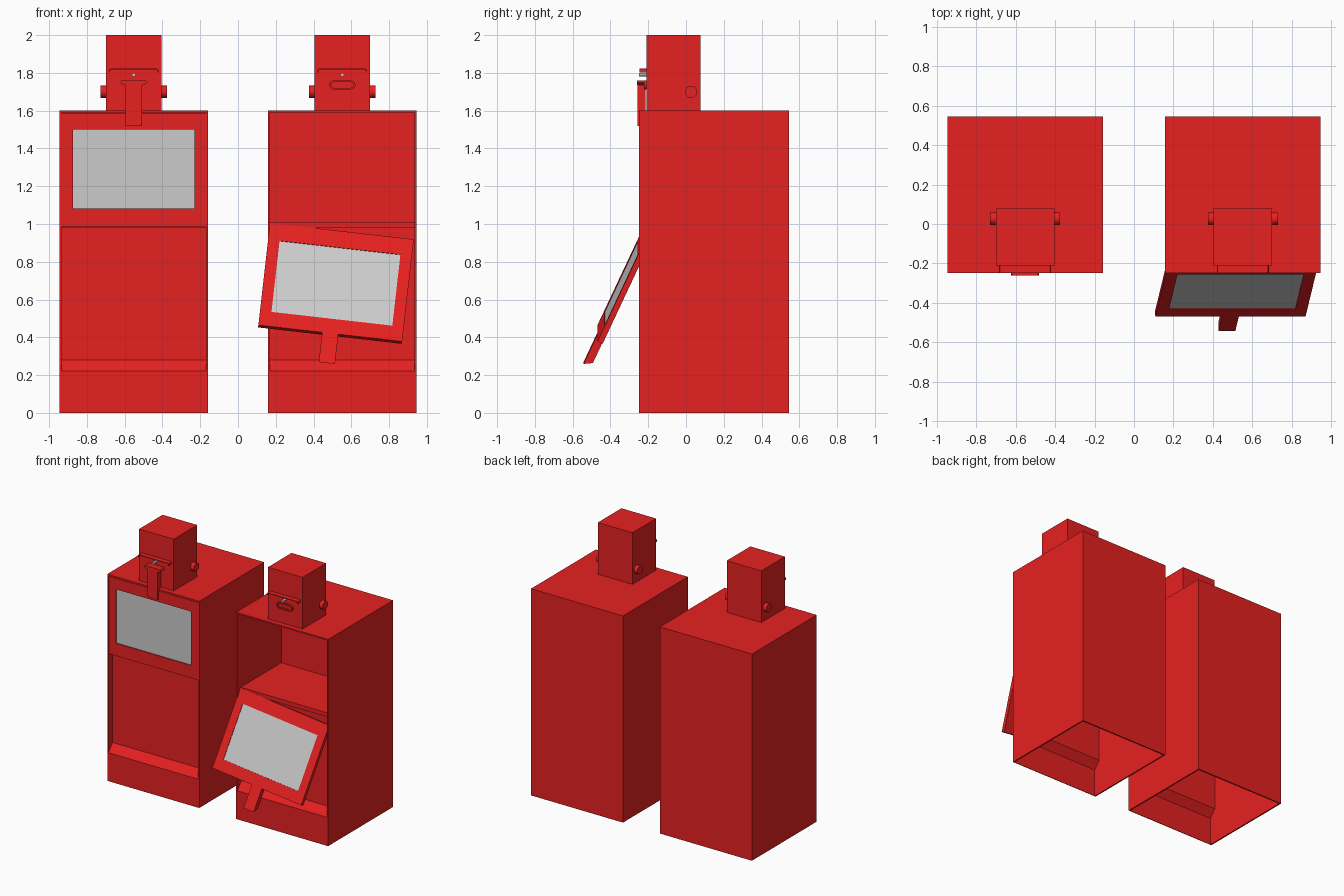
import bpy, bmesh, math
from mathutils import Matrix, Vector

if "Cube" in bpy.data.objects:
    bpy.data.objects.remove(bpy.data.objects["Cube"])

red = bpy.data.materials.new("red_paint")
red.diffuse_color = (0.8, 0.015, 0.015, 1)
red.use_nodes = True
red.node_tree.nodes["Principled BSDF"].inputs["Base Color"].default_value = red.diffuse_color


def finish(bm, name, matrix=None, mat=red):
    bmesh.ops.recalc_face_normals(bm, faces=bm.faces[:])
    me = bpy.data.meshes.new(name)
    bm.to_mesh(me)
    bm.free()
    ob = bpy.data.objects.new(name, me)
    bpy.context.collection.objects.link(ob)
    if mat:
        me.materials.append(mat)
    if matrix:
        ob.matrix_world = matrix
    return ob


def box(name, lo, hi, matrix=None, mat=red):
    bm = bmesh.new()
    lo, hi = Vector(lo), Vector(hi)
    bmesh.ops.create_cube(bm, size=1, matrix=Matrix.Translation((lo + hi) / 2) @ Matrix.Diagonal((*(hi - lo), 1)))
    return finish(bm, name, matrix, mat)


def prism(name, pts, depth, matrix=None):
    """Extrude a closed outline of 3D points along a vector."""
    bm = bmesh.new()
    face = bm.faces.new([bm.verts.new(p) for p in pts])
    ext = bmesh.ops.extrude_face_region(bm, geom=[face], use_keep_orig=True)
    bmesh.ops.translate(bm, vec=depth, verts=[v for v in ext["geom"] if isinstance(v, bmesh.types.BMVert)])
    return finish(bm, name, matrix)


def ring(name, outer, inner, y0, y1, matrix=None):
    """Flat plate with a hole, from two matching xz outlines."""
    bm = bmesh.new()
    loops = [[bm.verts.new((x, y, z)) for x, z in pts]
             for pts, y in ((outer, y0), (outer, y1), (inner, y1), (inner, y0))]
    n = len(outer)
    for a, b in zip(loops, loops[1:] + loops[:1]):
        for i in range(n):
            j = (i + 1) % n
            bm.faces.new((a[i], a[j], b[j], b[i]))
    return finish(bm, name, matrix)


def rect(x, z0, z1):
    return [(-x, z0), (x, z0), (x, z1), (-x, z1)]


def stadium(half, r, z, steps=6):
    pts = []
    for s, start in ((1, -90), (-1, 90)):
        for i in range(steps + 1):
            a = math.radians(start + 180 * i / steps)
            pts.append((s * (half - r) + r * math.cos(a), z + r * math.sin(a)))
    return pts


def cylinder(name, r, length, center, axis, matrix, mat=red, sides=24):
    bm = bmesh.new()
    rot = Vector((0, 0, 1)).rotation_difference(Vector(axis)).to_matrix().to_4x4()
    bmesh.ops.create_cone(bm, cap_ends=True, segments=sides, radius1=r, radius2=r, depth=length,
                          matrix=Matrix.Translation(center) @ rot)
    ob = finish(bm, name, matrix, mat)
    bpy.context.view_layer.objects.active = ob
    ob.select_set(True)
    bpy.ops.object.shade_smooth_by_angle()
    ob.select_set(False)
    return ob


def solidify(ob, t, offset):
    m = ob.modifiers.new("thickness", "SOLIDIFY")
    m.thickness, m.offset, m.use_even_offset = t, offset, True


def door(tag, matrix):
    # door frame, pane and latch tab in hinge space
    ring(tag + "_door_frame", rect(0.383, 0, 0.6), rect(0.322, 0.097, 0.515), -0.03, 0, matrix)
    box(tag + "_window", (-0.322, -0.022, 0.097), (0.322, -0.004, 0.515), matrix, None)
    tab = [(-0.043, 0.535), (0, 0.535), (0, 0.775), (-0.043, 0.75)]
    prism(tag + "_door_latch", [(-0.043, y, z) for y, z in tab], (0.086, 0, 0), matrix)


def cabinet(tag, cx):
    M = Matrix.Translation((cx, 0, 0))
    # outer shell, open at front and bottom
    shell = box(tag + "_shell", (-0.394, -0.248, 0), (0.394, 0.545, 1.6), M)
    bm = bmesh.new()
    bm.from_mesh(shell.data)
    bmesh.ops.delete(bm, geom=[f for f in bm.faces if f.normal.y < -0.5 or f.normal.z < -0.5], context="FACES")
    bm.to_mesh(shell.data)
    bm.free()
    solidify(shell, 0.011, -1)

    # bent sheet: kick plate, slope, front panel, shelf, inner back
    path = [(-0.247, 0), (-0.247, 0.22), (-0.197, 0.28), (-0.197, 1.005), (0.29, 1.005), (0.29, 1.592)]
    bm = bmesh.new()
    a, b = [[bm.verts.new((x, y, z)) for y, z in path] for x in (-0.386, 0.386)]
    for i in range(len(path) - 1):
        bm.faces.new((a[i], b[i], b[i + 1], a[i + 1]))
    solidify(finish(bm, tag + "_front_and_shelf", M), 0.004, 0)
    box(tag + "_shelf_lip", (-0.384, -0.214, 0.978), (0.384, -0.195, 1.01), M)

    # coin box with side locks
    box(tag + "_coin_box", (-0.148, -0.21, 1.6), (0.148, 0.078, 2.0), M)
    for side, s in (("left", -1), ("right", 1)):
        cylinder(f"{tag}_{side}_lock", 0.032, 0.04, (s * 0.157, 0.027, 1.7), (1, 0, 0), M)

    # thin hood with rounded corners over the coin slot
    def arch(w, top):
        return [(w * sx, z) for sx, z in ((-1, 1.803), (-1, top - 0.008), (-0.97, top - 0.002), (-0.93, top),
                                          (0.93, top), (0.97, top - 0.002), (1, top - 0.008), (1, 1.803))]
    outline = arch(0.132, 1.822) + arch(0.127, 1.817)[::-1]
    prism(tag + "_hood", [(x, -0.247, z) for x, z in outline], (0, 0.037, 0), M)
    cylinder(tag + "_coin_button", 0.01, 0.04, (0, -0.228, 1.79), (0, 1, 0), M, None, 12)


cabinet("closed", -0.552)
cabinet("open", 0.552)

# shut door, with the pull lip behind its latch
door("closed", Matrix.Translation((-0.552, -0.215, 0.985)))
lip = [(-0.055, 1.735), (0.055, 1.735), (0.072, 1.75), (0.065, 1.76), (-0.065, 1.76), (-0.072, 1.75)]
prism("closed_pull_lip", [(x, -0.26, z) for x, z in lip], (0, 0.05, 0), Matrix.Translation((-0.552, 0, 0)))

# dropped door hanging askew
door("open", Matrix.Translation((0.55, -0.215, 0.962))
     @ Matrix.Rotation(math.radians(6.5), 4, "Y") @ Matrix.Rotation(math.radians(155), 4, "X"))
ring("open_latch_slot", stadium(0.07, 0.025, 1.736), stadium(0.06, 0.015, 1.736), -0.222, -0.205,
     Matrix.Translation((0.552, 0, 0)))
